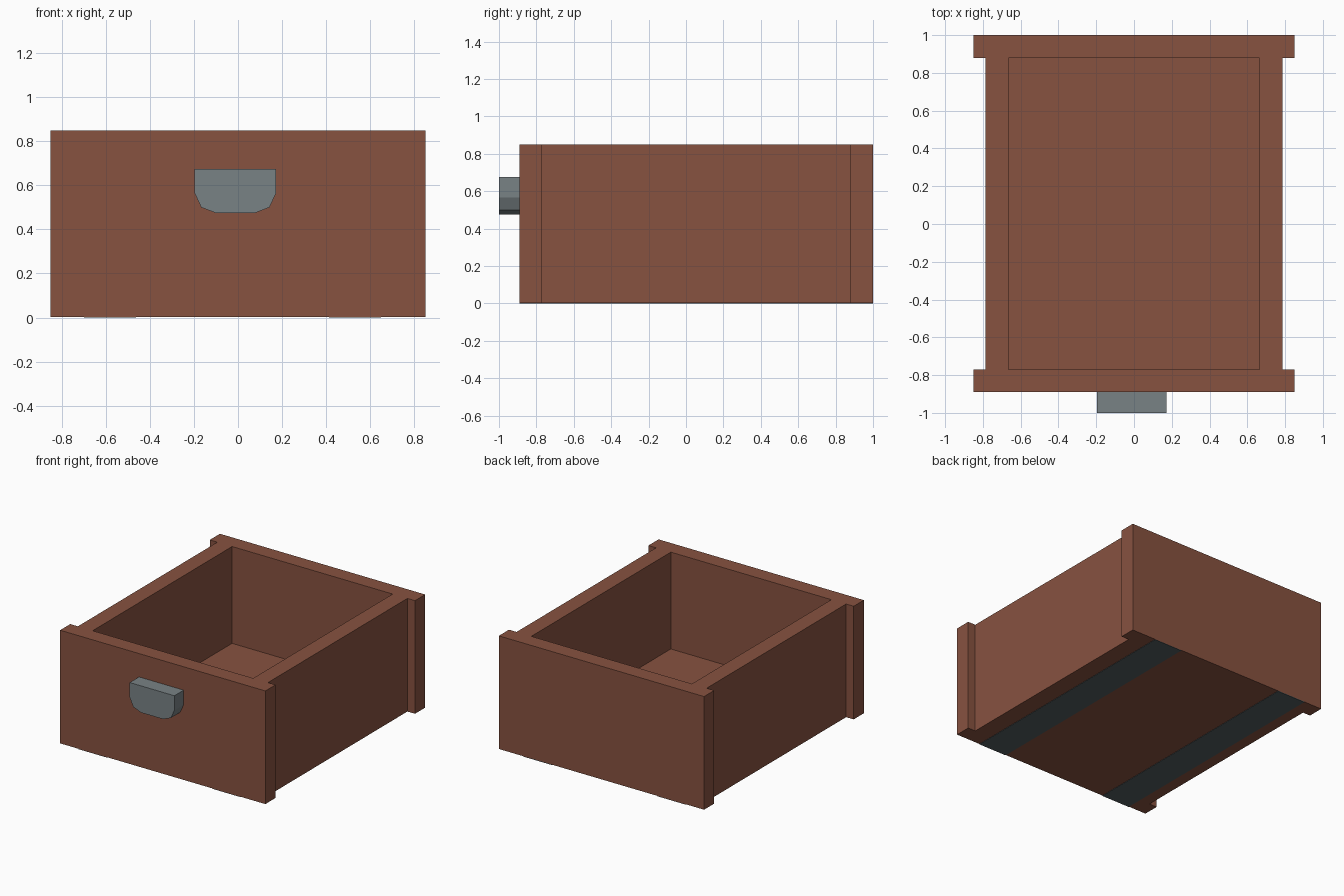
import bpy, bmesh

if "Cube" in bpy.data.objects:
    bpy.data.objects.remove(bpy.data.objects["Cube"])

def material(name, rgb):
    m = bpy.data.materials.new(name)
    m.diffuse_color = (*rgb, 1)
    m.use_nodes = True
    m.node_tree.nodes["Principled BSDF"].inputs["Base Color"].default_value = m.diffuse_color
    return m

wood = material("brown wood", (0.245, 0.085, 0.051))
metal = material("grey metal", (0.19, 0.223, 0.235))
dark = material("dark rail grey", (0.085, 0.11, 0.12))

def prism(name, points, offset, mat):
    """Extrude a flat outline (3D points) along an offset into a closed solid."""
    bm = bmesh.new()
    face = bm.faces.new([bm.verts.new(p) for p in points])
    ext = bmesh.ops.extrude_face_region(bm, geom=[face], use_keep_orig=True)
    verts = [e for e in ext["geom"] if isinstance(e, bmesh.types.BMVert)]
    bmesh.ops.translate(bm, verts=verts, vec=offset)
    bmesh.ops.recalc_face_normals(bm, faces=bm.faces)
    me = bpy.data.meshes.new(name)
    bm.to_mesh(me)
    bm.free()
    me.materials.append(mat)
    ob = bpy.data.objects.new(name, me)
    bpy.context.collection.objects.link(ob)
    return ob

def rect(x0, x1, y0, y1, z):
    return [(x0, y0, z), (x1, y0, z), (x1, y1, z), (x0, y1, z)]

# Drawer body: front and back panels overhang the side walls
half = [(0.85, -0.89), (0.85, -0.77), (0.787, -0.77),
        (0.787, 0.88), (0.85, 0.88), (0.85, 1.0)]
outline = half + [(-x, y) for x, y in reversed(half)]
body = prism("drawer_body", [(x, y, 0.003) for x, y in outline], (0, 0, 0.847), wood)

# Hollow inside
cavity = prism("cavity_cutter", rect(-0.665, 0.665, -0.77, 0.88, 0.125), (0, 0, 1), wood)
cut = body.modifiers.new("hollow", 'BOOLEAN')
cut.operation = 'DIFFERENCE'
cut.solver = 'EXACT'
cut.object = cavity
cavity.hide_render = True
cavity.hide_set(True)

# Handle with a rounded lower edge
right = [(0.185, 0.675), (0.185, 0.565), (0.155, 0.50), (0.09, 0.475)]
profile = right + [(-x, z) for x, z in reversed(right)]
prism("handle", [(x - 0.012, -1.0, z) for x, z in profile], (0, 0.112, 0), metal)

# Runner strips under the drawer
for name, x in (("runner_right", 0.53), ("runner_left", -0.58)):
    prism(name, rect(x - 0.118, x + 0.118, -0.89, 1.0, 0), (0, 0, 0.005), dark)
